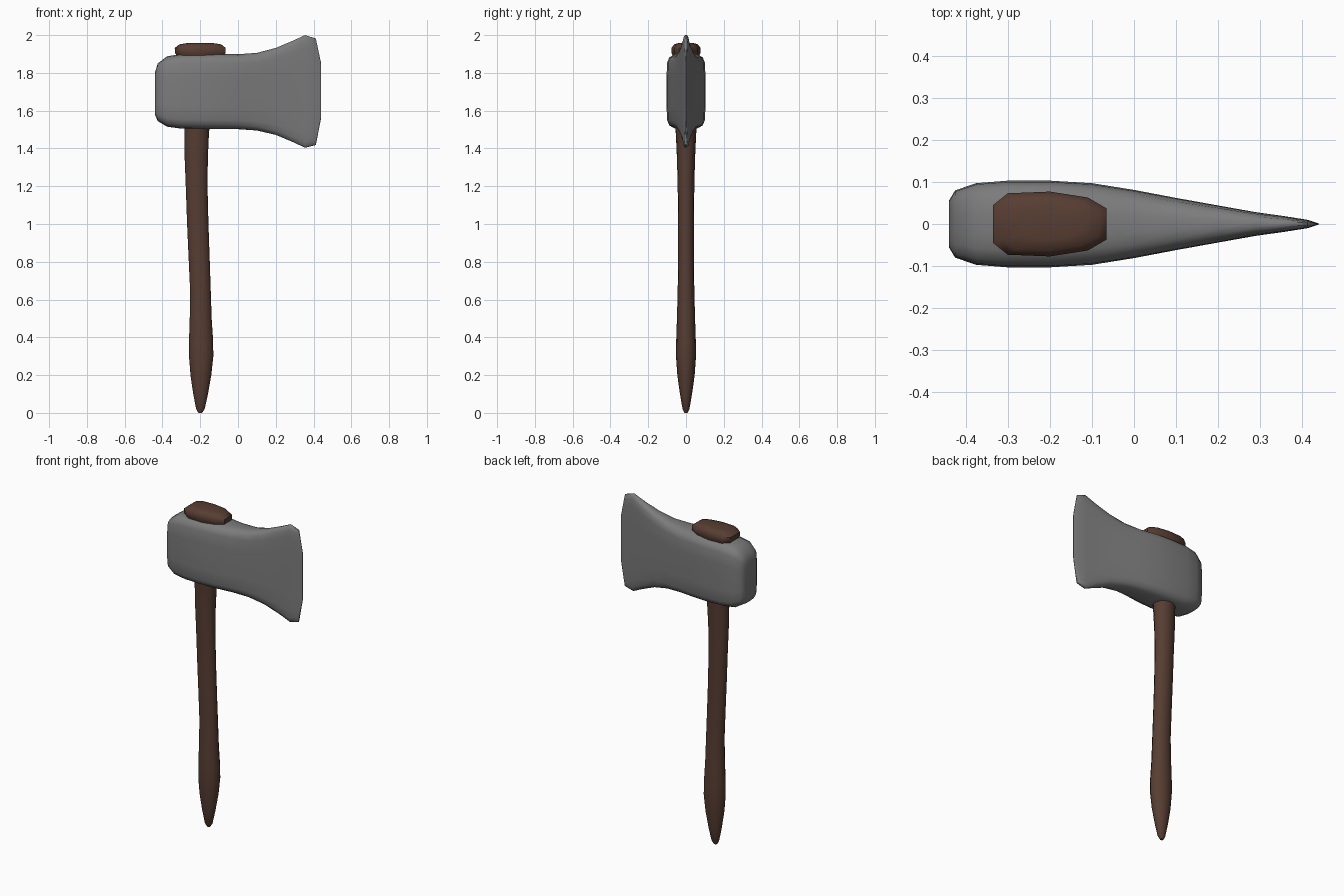
import bpy, bmesh, math

def material(name, rgb):
    m = bpy.data.materials.new(name)
    m.diffuse_color = (*rgb, 1)
    return m

wood = material("dark brown wood", (0.095, 0.047, 0.032))
steel = material("grey steel", (0.2, 0.2, 0.2))

def loft(name, rings, mat):
    """Skin a list of equal-length closed rings and cap both ends."""
    bm = bmesh.new()
    vs = [[bm.verts.new(p) for p in r] for r in rings]
    n = len(rings[0])
    for a, b in zip(vs, vs[1:]):
        for i in range(n):
            j = (i + 1) % n
            bm.faces.new((a[i], a[j], b[j], b[i]))
    bm.faces.new(vs[0])
    bm.faces.new(vs[-1])
    bmesh.ops.recalc_face_normals(bm, faces=bm.faces)
    me = bpy.data.meshes.new(name)
    bm.to_mesh(me)
    bm.free()
    me.materials.append(mat)
    ob = bpy.data.objects.new(name, me)
    bpy.context.collection.objects.link(ob)
    bpy.context.view_layer.objects.active = ob
    ob.select_set(True)
    bpy.ops.object.shade_smooth_by_angle(angle=math.radians(50))
    ob.select_set(False)

# Axe head: sections along x (x, half thickness, bottom z, top z)
head = [(-0.44, 0.055, 1.58, 1.80), (-0.425, 0.08, 1.545, 1.85),
        (-0.375, 0.097, 1.515, 1.888), (-0.30, 0.103, 1.505, 1.90),
        (-0.20, 0.103, 1.502, 1.902), (-0.10, 0.097, 1.502, 1.902),
        (0.0, 0.081, 1.502, 1.899), (0.10, 0.062, 1.495, 1.906),
        (0.20, 0.044, 1.472, 1.932), (0.29, 0.028, 1.434, 1.97),
        (0.355, 0.019, 1.404, 2.0), (0.412, 0.01, 1.418, 1.982),
        (0.44, 0.0008, 1.56, 1.85)]
quarter = [(0.25, 1.0), (0.6, 0.975), (0.86, 0.90), (0.97, 0.76), (1.0, 0.4)]
half = quarter + [(y, -z) for y, z in reversed(quarter)]
section = half + [(-y, z) for y, z in reversed(half)]
loft("axe_head",
     [[(x, w * y, (b + t) / 2 + (t - b) / 2 * z) for y, z in section]
      for x, w, b, t in head], steel)

# Handle: oval sections along z (z, left x, right x, half depth)
grip = [(0.0, -0.21, -0.19, 0.008), (0.02, -0.222, -0.176, 0.018),
        (0.10, -0.238, -0.158, 0.032), (0.20, -0.253, -0.140, 0.046),
        (0.30, -0.261, -0.129, 0.053), (0.38, -0.261, -0.130, 0.052),
        (0.50, -0.257, -0.138, 0.048), (0.65, -0.255, -0.143, 0.044),
        (0.80, -0.262, -0.148, 0.042), (1.0, -0.271, -0.155, 0.042),
        (1.2, -0.278, -0.160, 0.044), (1.35, -0.284, -0.158, 0.048),
        (1.46, -0.285, -0.153, 0.053), (1.53, -0.285, -0.148, 0.057)]
N = 14
loft("handle",
     [[((l + r) / 2 + (r - l) / 2 * math.cos(a), d * math.sin(a), z)
       for a in (2 * math.pi * (i + 0.5) / N for i in range(N))]
      for z, l, r, d in grip], wood)

# Handle end swelling out of the eye of the head
side = [(-0.335, 0.045), (-0.30, 0.073), (-0.20, 0.077),
        (-0.11, 0.063), (-0.065, 0.037)]
outline = side + [(x, -y) for x, y in reversed(side)]
loft("handle_end",
     [[(-0.2 + (x + 0.2) * s, y * s, z) for x, y in outline]
      for z, s in ((1.85, 0.75), (1.88, 0.86), (1.905, 0.99),
                   (1.932, 1.0), (1.951, 0.82), (1.958, 0.5))], wood)
